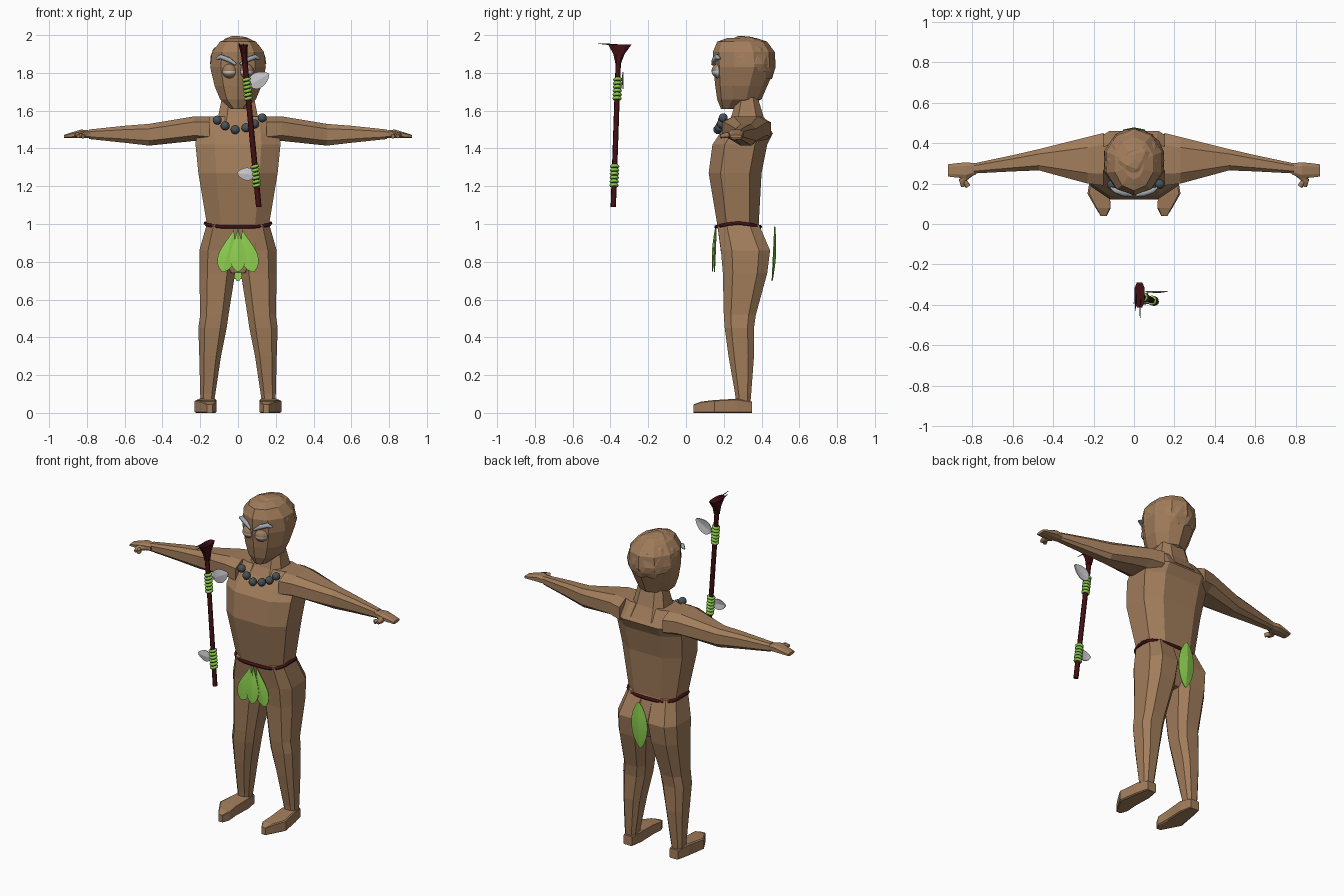
import bpy, bmesh, math, random
from mathutils import Vector

if "Cube" in bpy.data.objects:
    bpy.data.objects.remove(bpy.data.objects["Cube"])
random.seed(4)


def material(name, r, g, b):
    m = bpy.data.materials.new(name)
    m.use_nodes = True
    m.diffuse_color = (r, g, b, 1)
    m.node_tree.nodes["Principled BSDF"].inputs["Base Color"].default_value = (r, g, b, 1)
    return m


SKIN = material("brown skin", .36, .205, .105)
GREEN = material("leaf green", .27, .63, .08)
WOOD = material("dark red wood", .055, .005, .007)
PALE = material("pale grey", .6, .58, .6)
GREY = material("blue grey", .36, .4, .43)
SLATE = material("dark slate", .065, .085, .095)


def finish(name, bm, mats, mirror=False):
    bmesh.ops.recalc_face_normals(bm, faces=bm.faces)
    mesh = bpy.data.meshes.new(name)
    bm.to_mesh(mesh)
    bm.free()
    for m in mats:
        mesh.materials.append(m)
    ob = bpy.data.objects.new(name, mesh)
    bpy.context.collection.objects.link(ob)
    if mirror:
        ob.modifiers.new("mirror", 'MIRROR')
    return ob


def chamfered(k):
    """Eight-sided section: a square with its corners cut back to k."""
    return [(1, -k), (1, k), (k, 1), (-k, 1), (-1, k), (-1, -k), (-k, -1), (k, -1)]


def polygon(n):
    """Regular section with one corner pointing to the front."""
    angles = [math.tau * i / n - math.pi / 2 for i in range(n)]
    return [(math.cos(a), math.sin(a)) for a in angles]


def loft(name, axis, rings, mat, section=None, mirror=False):
    """Skin rings (position, low a, high a, low b, high b) along an axis."""
    section = section or chamfered(.55)
    bm = bmesh.new()
    loops = []
    for t, a0, a1, b0, b1 in rings:
        loop = []
        for u, v in section:
            a = (a0 + a1) / 2 + u * (a1 - a0) / 2
            b = (b0 + b1) / 2 + v * (b1 - b0) / 2
            co = {'x': (t, a, b), 'y': (a, t, b), 'z': (a, b, t)}[axis]
            loop.append(bm.verts.new(co))
        loops.append(loop)
    n = len(section)
    for lo, hi in zip(loops, loops[1:]):
        for i in range(n):
            j = (i + 1) % n
            bm.faces.new((lo[i], lo[j], hi[j], hi[i]))
    bm.faces.new(loops[0])
    bm.faces.new(loops[-1])
    return finish(name, bm, [mat], mirror)


def upright(name, rings, mat, section=None):
    """Loft centred on x, from rings (z, half width, front, back)."""
    return loft(name, 'z', [(z, -w, w, f, b) for z, w, f, b in rings], mat, section)


def tube(name, points, radius, mat, closed=False, taper=None, mirror=False):
    cu = bpy.data.curves.new(name, 'CURVE')
    cu.dimensions = '3D'
    cu.bevel_depth = radius
    cu.bevel_resolution = 1
    cu.use_fill_caps = True
    sp = cu.splines.new('POLY')
    sp.points.add(len(points) - 1)
    for i, p in enumerate(points):
        sp.points[i].co = (*p, 1)
        sp.points[i].radius = taper[i] if taper else 1
    sp.use_cyclic_u = closed
    cu.materials.append(mat)
    ob = bpy.data.objects.new(name, cu)
    bpy.context.collection.objects.link(ob)
    if mirror:
        ob.modifiers.new("mirror", 'MIRROR')
    return ob


def leaf(name, base, tip, width, bias, mat, bulge=0.0, mirror=False):
    """Thin leaf with a midrib; bias above one moves the widest part to the tip."""
    base, tip = Vector(base), Vector(tip)
    side = (tip - base).cross(Vector((0, 1, 0))).normalized()
    bm = bmesh.new()
    rows = []
    steps = 12
    for i in range(steps + 1):
        t = .01 + .98 * i / steps
        w = width * math.sin(math.pi * t ** bias) ** .65
        mid = base.lerp(tip, t)
        rib = Vector((0, bulge * math.sin(math.pi * t), 0))
        rows.append([bm.verts.new(p) for p in (mid - side * w, mid + rib, mid + side * w)])
    for a, b in zip(rows, rows[1:]):
        for k in range(2):
            bm.faces.new((a[k], a[k + 1], b[k + 1], b[k]))
    ob = finish(name, bm, [mat], mirror)
    ob.modifiers.new("thickness", 'SOLIDIFY').thickness = .005
    return ob


# Torso, neck and hips
upright("torso", [(.74, .06, .21, .38), (.85, .17, .185, .43), (1.0, .165, .165, .385),
                  (1.27, .21, .12, .40), (1.42, .225, .14, .43), (1.48, .22, .18, .46),
                  (1.57, .19, .25, .40)], SKIN)
upright("neck", [(1.5, .13, .2, .45), (1.57, .105, .24, .41), (1.67, .085, .27, .38)], SKIN)

# Limbs
loft("arms", 'x', [(.15, .19, .45, 1.43, 1.57), (.23, .2, .43, 1.44, 1.57),
                   (.47, .265, .37, 1.415, 1.53), (.6, .26, .34, 1.43, 1.52),
                   (.79, .25, .3, 1.45, 1.5)], SKIN, mirror=True)
loft("hands", 'x', [(.78, .245, .3, 1.455, 1.495), (.83, .225, .305, 1.455, 1.5),
                    (.88, .23, .3, 1.455, 1.485), (.92, .235, .295, 1.455, 1.472)],
     SKIN, mirror=True)
tube("thumbs", [(.81, .25, 1.475), (.85, .215, 1.47), (.845, .185, 1.465)], .017, SKIN,
     taper=[1, 1, .6], mirror=True)
tube("thumb_tips", [(.85, .23, 1.47), (.82, .185, 1.465)], .013, SKIN, mirror=True)
loft("legs", 'z', [(.04, .13, .195, .265, .34), (.1, .12, .2, .26, .345),
                   (.3, .09, .205, .225, .36), (.45, .06, .21, .205, .36),
                   (.52, .05, .2, .2, .37), (.74, .015, .205, .195, .43),
                   (.86, 0, .205, .185, .445), (1.0, 0, .165, .165, .385)],
     SKIN, mirror=True)
loft("feet", 'y', [(.35, .13, .19, 0, .06), (.27, .115, .21, 0, .075), (.15, .12, .23, 0, .068),
                   (.08, .115, .19, 0, .06), (.04, .135, .165, 0, .045)],
     SKIN, chamfered(.85), mirror=True)

# Head with a faceted crop of hair
upright("head", [(1.61, .04, .185, .29), (1.66, .1, .165, .4), (1.73, .13, .155, .43),
                 (1.83, .155, .145, .475), (1.91, .145, .142, .47), (1.965, .1, .165, .43),
                 (1.985, .05, .22, .37)], SKIN, polygon(10))
bm = bmesh.new()
bmesh.ops.create_icosphere(bm, subdivisions=3, radius=1)
for v in bm.verts:
    grow = random.uniform(.97, 1.03)
    v.co = Vector((v.co.x * .15, v.co.y * .162, v.co.z * .15)) * grow + Vector((0, .312, 1.846))
low = [v for v in bm.verts if v.co.z < 1.9 - max(0, v.co.y - .2) * .6]
bmesh.ops.delete(bm, geom=low, context='VERTS')
finish("hair", bm, [SKIN])

# Eyes: brown front, pale band, grey rest
bm = bmesh.new()
bmesh.ops.create_uvsphere(bm, u_segments=16, v_segments=10, radius=.04)
for f in bm.faces:
    c = f.calc_center_median() / .04
    f.material_index = 2 if -.35 < c.z < 0 else 1 if c.y < -.3 else 0
    f.smooth = True
bmesh.ops.translate(bm, verts=bm.verts, vec=(.043, .175, 1.81))
finish("eyes", bm, [GREY, SKIN, PALE], mirror=True)
tube("eyebrows", [(.115, .18, 1.875), (.09, .165, 1.885), (.05, .15, 1.87), (.012, .14, 1.845)],
     .014, GREY, taper=[.4, 1, 1, .5], mirror=True)

# Necklace of round beads
for i, (x, z) in enumerate([(-.11, 1.55), (-.068, 1.52), (-.015, 1.5), (.042, 1.51),
                            (.088, 1.53), (.128, 1.562)]):
    bm = bmesh.new()
    bmesh.ops.create_uvsphere(bm, u_segments=12, v_segments=8, radius=.024)
    for f in bm.faces:
        f.smooth = True
    bmesh.ops.translate(bm, verts=bm.verts, vec=(x, .165 + abs(x) * .25, z))
    finish(f"bead_{i + 1}", bm, [SLATE])

# Belt, dipping at the front and back
belt = []
for i in range(24):
    a = math.tau * i / 24
    c, s = math.cos(a), math.sin(a)
    flat = [math.copysign(abs(q) ** .65, q) for q in (c, s)]
    belt.append((flat[0] * .172, .276 + flat[1] * .117, 1.005 - .02 * abs(s)))
tube("belt", belt, .01, WOOD, closed=True)

# Loincloth leaves
leaf("front_side_leaves", (.02, .158, .975), (.082, .148, .745), .046, 1.8, GREEN, -.006, True)
leaf("front_middle_leaf", (0, .154, .98), (0, .138, .745), .042, 1.8, GREEN, -.008)
leaf("back_leaf", (0, .472, .99), (0, .458, .695), .056, 1, GREEN, .012)

# Staff with a flared, spiked top
foot, top = Vector((.11, -.385, 1.09)), Vector((.032, -.357, 1.9))


def on_staff(z):
    return foot.lerp(top, (z - foot.z) / (top.z - foot.z))


tube("staff", [foot, top], .015, WOOD)
loft("staff_head", 'z', [(1.85, .022, .052, -.374, -.344), (1.9, .015, .05, -.385, -.325),
                         (1.95, .003, .052, -.412, -.288)], WOOD)
for i, (x, reach) in enumerate([(.03, -.465), (.008, -.43)]):
    tube(f"staff_spike_{i + 1}", [(x, -.34, 1.945), (x, reach, 1.955)], .006, WOOD, taper=[1, .2])

# Cord wraps and the leaves tied under them
for label, start in (("upper", 1.665), ("lower", 1.205)):
    for i in range(6):
        c = on_staff(start + i * .02)
        ring = [c + Vector((u * .016, v * .016, u * .004)) for u, v in polygon(10)]
        tube(f"{label}_wrap_{i + 1}", ring, .009, GREEN, closed=True)
leaf("upper_staff_leaf", (.06, -.335, 1.735), (.165, -.335, 1.795), .042, .75, PALE, -.006)
leaf("lower_staff_leaf", (.085, -.392, 1.26), (-.005, -.392, 1.27), .034, .75, PALE, -.006)
tube("upper_leaf_stem", [on_staff(1.72), (.07, -.335, 1.742)], .004, PALE)
tube("lower_leaf_stem", [on_staff(1.25), (.08, -.392, 1.26)], .004, PALE)
